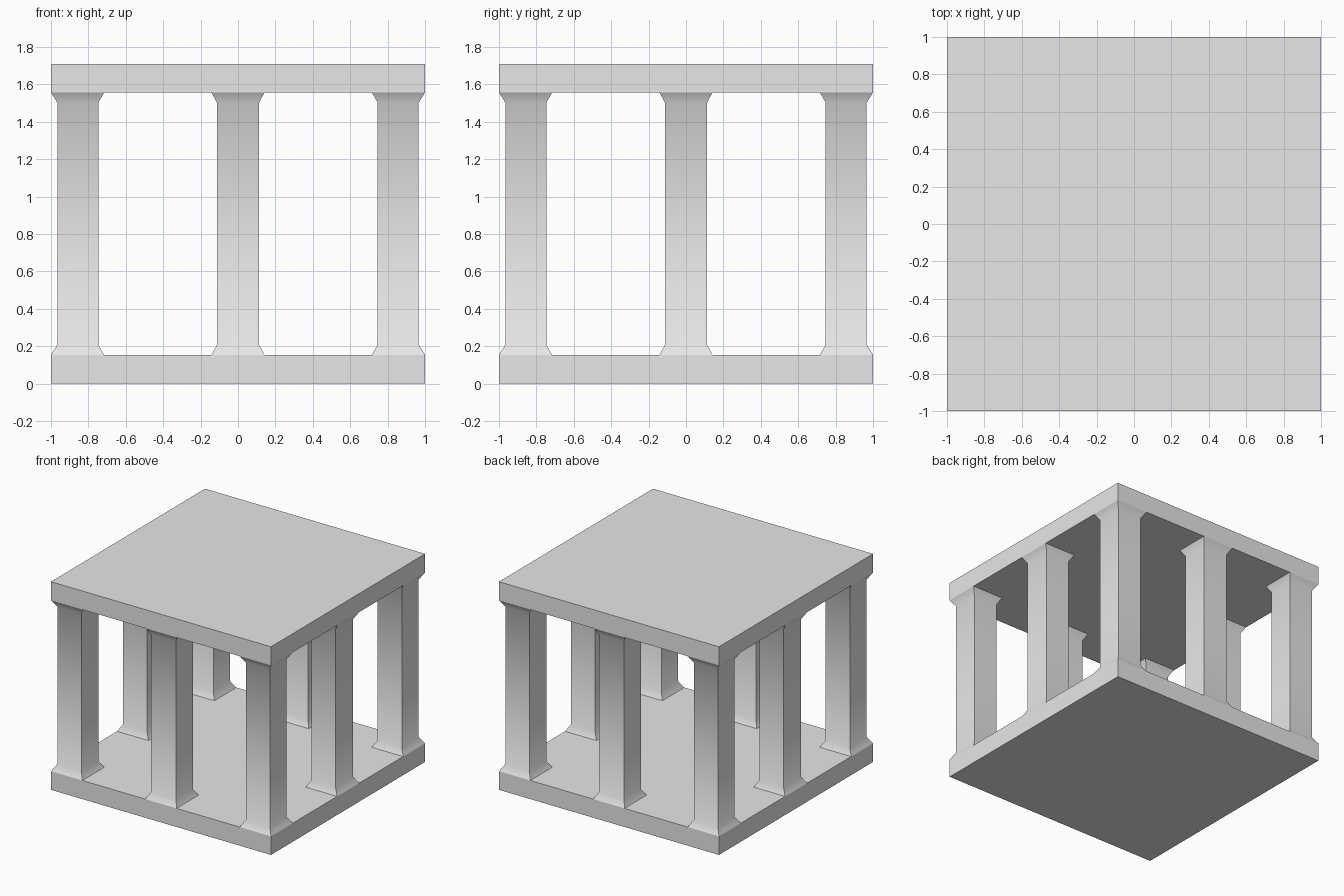
import bpy
import bmesh
import math

cube = bpy.data.objects.get("Cube")
if cube:
    bpy.data.objects.remove(cube, do_unlink=True)

grey = bpy.data.materials.new("light_grey")
grey.use_nodes = True
grey.diffuse_color = (0.8, 0.8, 0.8, 1)
grey.node_tree.nodes["Principled BSDF"].inputs["Base Color"].default_value = (0.8, 0.8, 0.8, 1)

HEIGHT, SLAB = 1.71, 0.153
FLARE = 0.055


def finish(name, bm):
    bmesh.ops.recalc_face_normals(bm, faces=bm.faces)
    mesh = bpy.data.meshes.new(name)
    bm.to_mesh(mesh)
    bm.free()
    mesh.materials.append(grey)
    obj = bpy.data.objects.new(name, mesh)
    bpy.context.collection.objects.link(obj)
    return obj


def slab(name, z):
    bm = bmesh.new()
    bmesh.ops.create_cube(bm, size=1)
    bmesh.ops.scale(bm, vec=(2, 2, SLAB), verts=bm.verts)
    bmesh.ops.translate(bm, vec=(0, 0, z + SLAB / 2), verts=bm.verts)
    return finish(name, bm)


def span(side, flared):
    """Extent of a column along one axis, for side -1, 0 or 1."""
    if side == 0:
        half = 0.142 if flared else 0.113
        return -half, half
    low, high = (0.715, 1.0) if flared else (0.747, 0.966)
    return (low, high) if side > 0 else (-high, -low)


def column(name, sx, sy):
    """Square shaft flaring out where it meets each slab, open at the ends."""
    bm = bmesh.new()
    levels = ((SLAB, True), (SLAB + FLARE, False),
              (HEIGHT - SLAB - FLARE, False), (HEIGHT - SLAB, True))
    rings = []
    for z, flared in levels:
        x0, x1 = span(sx, flared)
        y0, y1 = span(sy, flared)
        rings.append([bm.verts.new((x, y, z)) for x, y in
                      ((x0, y0), (x1, y0), (x1, y1), (x0, y1))])
    for a, b in zip(rings, rings[1:]):
        for i in range(4):
            j = (i + 1) % 4
            bm.faces.new((a[i], a[j], b[j], b[i]))
    obj = finish(name, bm)
    # Soft blend from shaft to flare, sharp vertical corners
    bpy.ops.object.select_all(action="DESELECT")
    obj.select_set(True)
    bpy.context.view_layer.objects.active = obj
    bpy.ops.object.shade_smooth_by_angle(angle=math.radians(40))


# Floor and roof plates
slab("floor_slab", 0)
slab("roof_slab", HEIGHT - SLAB)

# Eight columns: corners and edge midpoints
x_names = {-1: "right", 0: "middle", 1: "left"}
y_names = {-1: "front", 0: "centre", 1: "back"}
for sx in x_names:
    for sy in y_names:
        if sx or sy:
            column(f"{y_names[sy]}_{x_names[sx]}_column", sx, sy)
